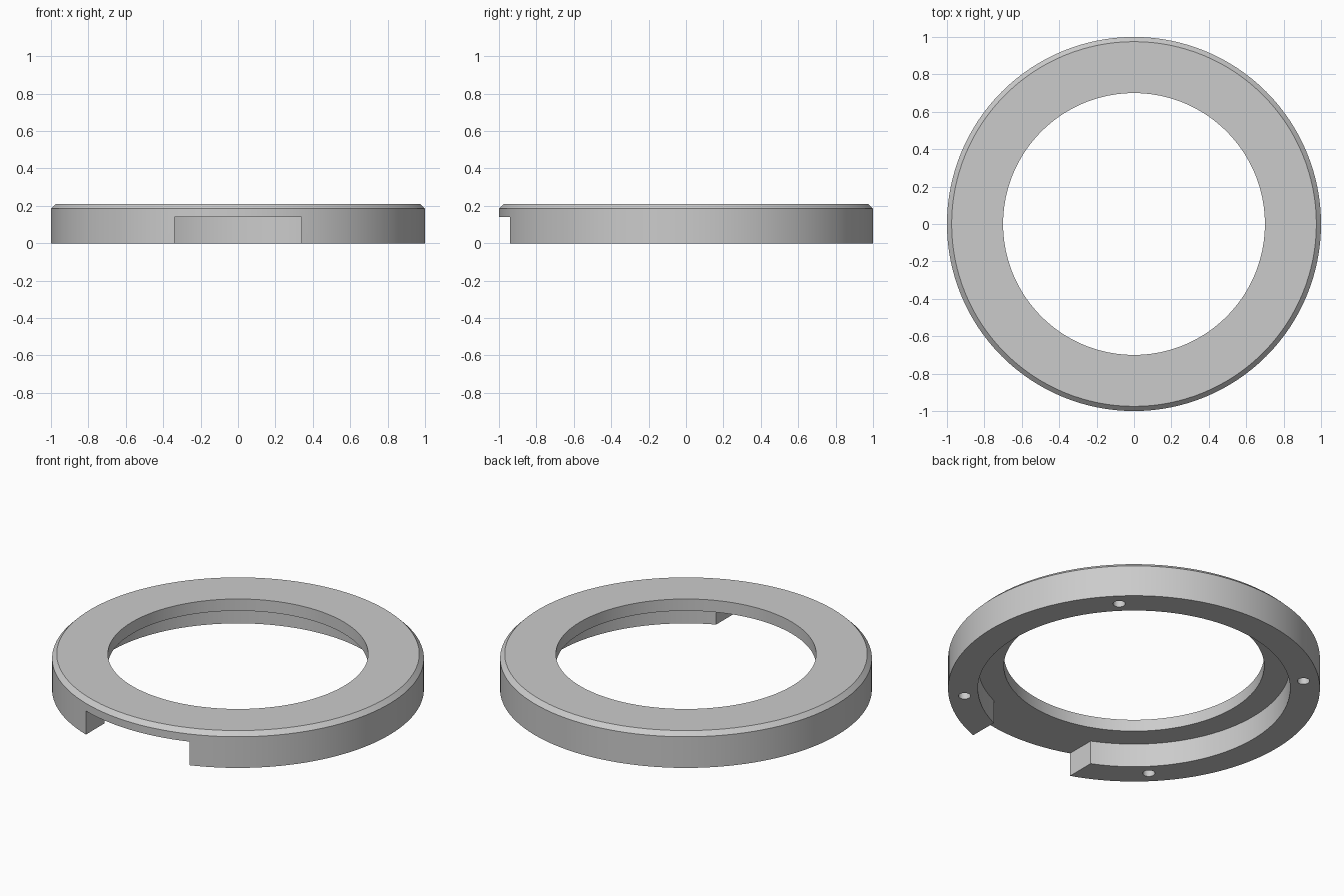
import bpy, bmesh, math
from mathutils import Matrix

cube = bpy.data.objects.get("Cube")
if cube:
    bpy.data.objects.remove(cube, do_unlink=True)

SEGMENTS = 128
HEIGHT, RECESS = 0.21, 0.14
BORE, POCKET, OUTER, CHAMFER = 0.70, 0.84, 1.0, 0.025
NOTCH_HALF = 0.34
HOLE_CIRCLE, HOLE_RADIUS, HOLE_DEPTH = 0.915, 0.033, 0.1

grey = bpy.data.materials.new("plain grey")
grey.use_nodes = True
colour = (0.6, 0.6, 0.6, 1)
grey.diffuse_color = colour
grey.node_tree.nodes["Principled BSDF"].inputs["Base Color"].default_value = colour


def make_object(name, bm):
    bmesh.ops.recalc_face_normals(bm, faces=bm.faces)
    mesh = bpy.data.meshes.new(name)
    bm.to_mesh(mesh)
    bm.free()
    mesh.materials.append(grey)
    obj = bpy.data.objects.new(name, mesh)
    bpy.context.collection.objects.link(obj)
    return obj


# Ring body: a stepped, chamfered profile turned about z
profile = [(BORE, RECESS), (POCKET, RECESS), (POCKET, 0), (OUTER, 0),
           (OUTER, HEIGHT - CHAMFER), (OUTER - CHAMFER, HEIGHT), (BORE, HEIGHT)]
bm = bmesh.new()
verts = [bm.verts.new((r, 0, z)) for r, z in profile]
edges = [bm.edges.new((v, verts[(i + 1) % len(verts)])) for i, v in enumerate(verts)]
bmesh.ops.spin(bm, geom=verts + edges, cent=(0, 0, 0), axis=(0, 0, 1),
               angle=math.tau, steps=SEGMENTS, use_merge=True)
bmesh.ops.remove_doubles(bm, verts=bm.verts, dist=1e-5)
ring = make_object("ring_body", bm)

# Front notch cutter, open below and level with the recess
bm = bmesh.new()
bmesh.ops.create_cube(bm, size=1, matrix=Matrix.Translation((0, -0.85, RECESS / 2 - 0.1))
                      @ Matrix.Diagonal((2 * NOTCH_HALF, 0.7, RECESS + 0.2, 1)))
notch = make_object("notch_cutter", bm)

# Four blind screw holes in the underside
bm = bmesh.new()
for i in range(4):
    a = math.radians(45 + 90 * i)
    spot = (HOLE_CIRCLE * math.cos(a), HOLE_CIRCLE * math.sin(a), 0)
    bmesh.ops.create_cone(bm, cap_ends=True, segments=32, radius1=HOLE_RADIUS,
                          radius2=HOLE_RADIUS, depth=2 * HOLE_DEPTH,
                          matrix=Matrix.Translation(spot))
holes = make_object("hole_cutter", bm)

# Cut, then discard the cutters
bpy.ops.object.select_all(action='DESELECT')
bpy.context.view_layer.objects.active = ring
ring.select_set(True)
for cutter in (notch, holes):
    cutter.hide_render = True
    mod = ring.modifiers.new(cutter.name, 'BOOLEAN')
    mod.operation = 'DIFFERENCE'
    mod.solver = 'EXACT'
    mod.object = cutter
    bpy.ops.object.modifier_apply(modifier=mod.name)
    bpy.data.objects.remove(cutter, do_unlink=True)

bpy.ops.object.shade_smooth_by_angle(angle=math.radians(30))
